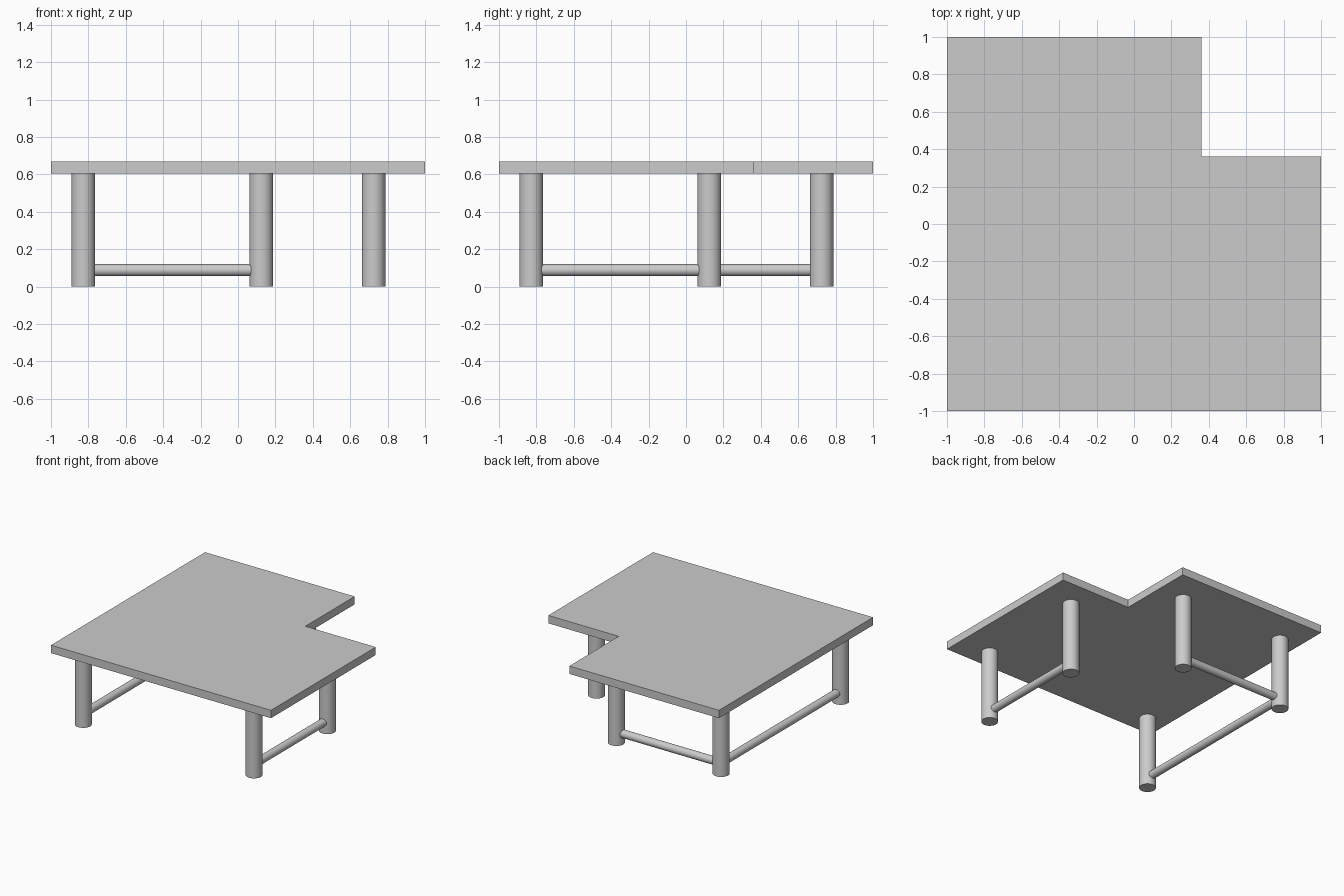
import bpy, bmesh
from mathutils import Vector

if "Cube" in bpy.data.objects:
    bpy.data.objects.remove(bpy.data.objects["Cube"])

TOP_Z0, TOP_Z1 = 0.605, 0.67
LEG_R, BAR_R, BAR_Z = 0.063, 0.032, 0.088
L, M, R = -0.827, 0.125, 0.725   # leg centre lines, the same in x and y


def rod(name, a, b, radius, sides=48):
    """Smooth cylinder from point a to point b."""
    a, b = Vector(a), Vector(b)
    d = b - a
    bpy.ops.mesh.primitive_cylinder_add(vertices=sides, radius=radius, depth=d.length,
                                        location=(a + b) / 2,
                                        rotation=d.to_track_quat('Z', 'Y').to_euler())
    ob = bpy.context.object
    ob.name = name
    bpy.ops.object.shade_smooth_by_angle()
    return ob


# L-shaped table top, extruded from its outline
outline = [(-1, -1), (1, -1), (1, 0.36), (0.36, 0.36), (0.36, 1), (-1, 1)]
bm = bmesh.new()
face = bm.faces.new([bm.verts.new((x, y, TOP_Z0)) for x, y in outline])
ext = bmesh.ops.extrude_face_region(bm, geom=[face])
bmesh.ops.translate(bm, vec=(0, 0, TOP_Z1 - TOP_Z0),
                    verts=[g for g in ext["geom"] if isinstance(g, bmesh.types.BMVert)])
bmesh.ops.recalc_face_normals(bm, faces=bm.faces)
mesh = bpy.data.meshes.new("table_top")
bm.to_mesh(mesh)
bm.free()
bpy.context.collection.objects.link(bpy.data.objects.new("table_top", mesh))

# Five round legs
legs = {"front_left": (L, L), "front_right": (R, L), "inner_right": (R, M),
        "inner_back": (M, R), "back_left": (L, R)}
for name, (x, y) in legs.items():
    rod(name + "_leg", (x, y, 0), (x, y, TOP_Z0), LEG_R)

# Stretchers between neighbouring legs; the front stays open
for name, a, b in [("right_stretcher", "front_right", "inner_right"),
                   ("back_stretcher", "back_left", "inner_back"),
                   ("left_stretcher", "front_left", "back_left")]:
    rod(name, (*legs[a], BAR_Z), (*legs[b], BAR_Z), BAR_R, 32)
